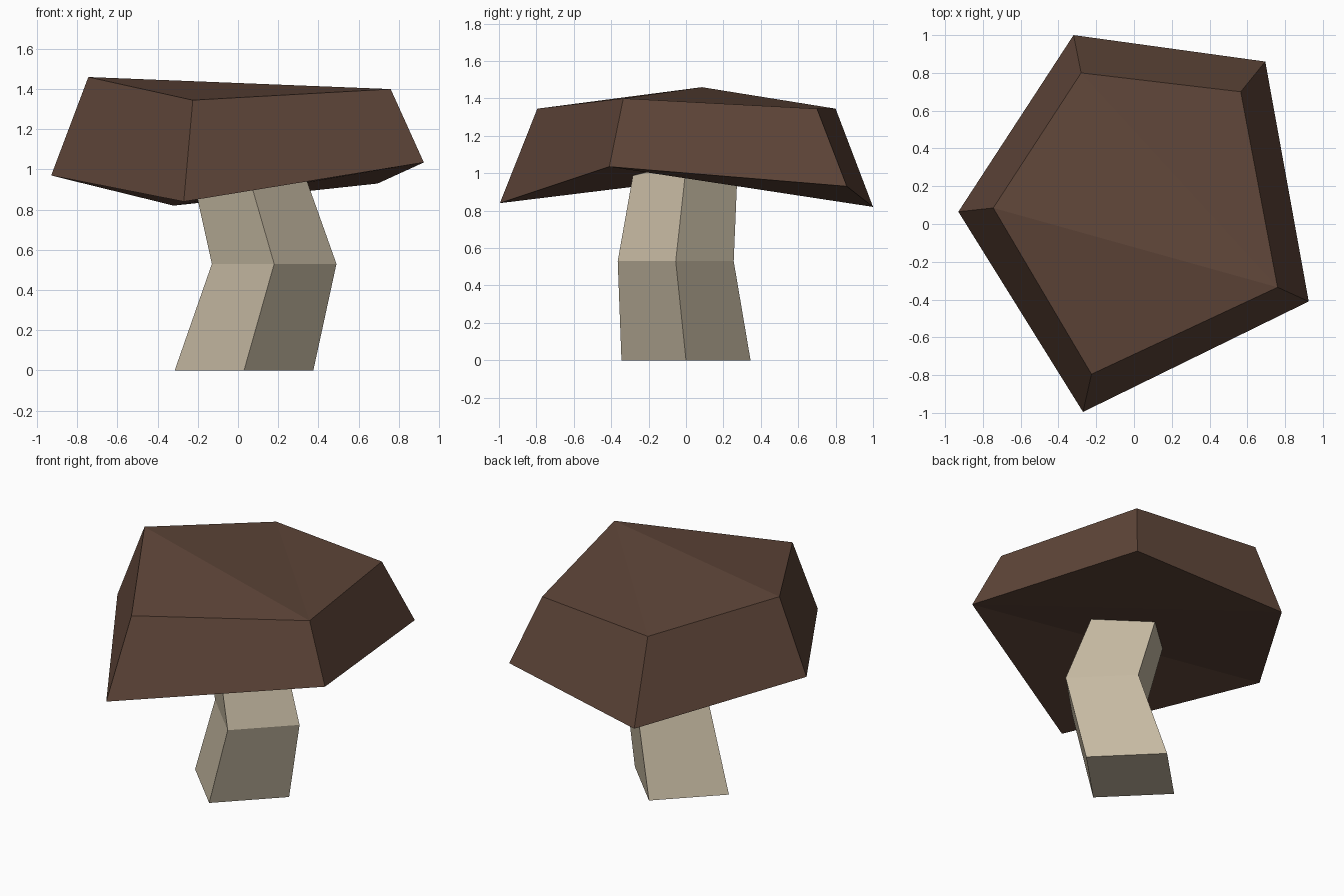
import bpy, bmesh, math

if "Cube" in bpy.data.objects:
    bpy.data.objects.remove(bpy.data.objects["Cube"])


def material(name, rgb):
    m = bpy.data.materials.new(name)
    m.diffuse_color = (*rgb, 1.0)
    m.use_nodes = True
    m.node_tree.nodes["Principled BSDF"].inputs["Base Color"].default_value = m.diffuse_color
    return m


def loft(name, rings, mat, caps):
    """Join equal-length point rings with quads; close both ends with the given index faces."""
    bm = bmesh.new()
    loops = [[bm.verts.new(p) for p in ring] for ring in rings]
    n = len(loops[0])
    for low, high in zip(loops, loops[1:]):
        for i in range(n):
            j = (i + 1) % n
            bm.faces.new((low[i], low[j], high[j], high[i]))
    for end in (loops[0], loops[-1]):
        for idx in caps:
            bm.faces.new([end[i] for i in idx])
    bmesh.ops.recalc_face_normals(bm, faces=bm.faces)
    mesh = bpy.data.meshes.new(name)
    bm.to_mesh(mesh)
    bm.free()
    mesh.materials.append(mat)
    obj = bpy.data.objects.new(name, mesh)
    bpy.context.collection.objects.link(obj)
    return obj


def diamond(x, y, z, r):
    return [(x + r * math.cos(i * math.pi / 2), y + r * math.sin(i * math.pi / 2), z)
            for i in range(4)]


brown = material("cap brown", (0.115, 0.061, 0.041))
cream = material("stem cream", (0.56, 0.485, 0.36))

# Bent four-sided stem, its top sunk into the cap
loft("stem", [diamond(0.03, 0.0, 0.0, 0.345),
              diamond(0.18, -0.055, 0.53, 0.31),
              diamond(0.03, 0.002, 1.05, 0.275)], cream, [(0, 1, 2, 3)])

# Uneven five-sided cap: wide rim and narrower crown, both folded along the same creases
rim = [(-0.32, 1.0, 0.82), (-0.93, 0.065, 0.97), (-0.27, -0.995, 0.84),
       (0.925, -0.41, 1.035), (0.695, 0.86, 0.93)]
crown = [(-0.28, 0.80, 1.345), (-0.745, 0.085, 1.46), (-0.225, -0.795, 1.345),
         (0.76, -0.335, 1.40), (0.565, 0.70, 1.345)]
loft("cap", [rim, crown], brown, [(1, 2, 3), (0, 1, 3), (0, 3, 4)])
